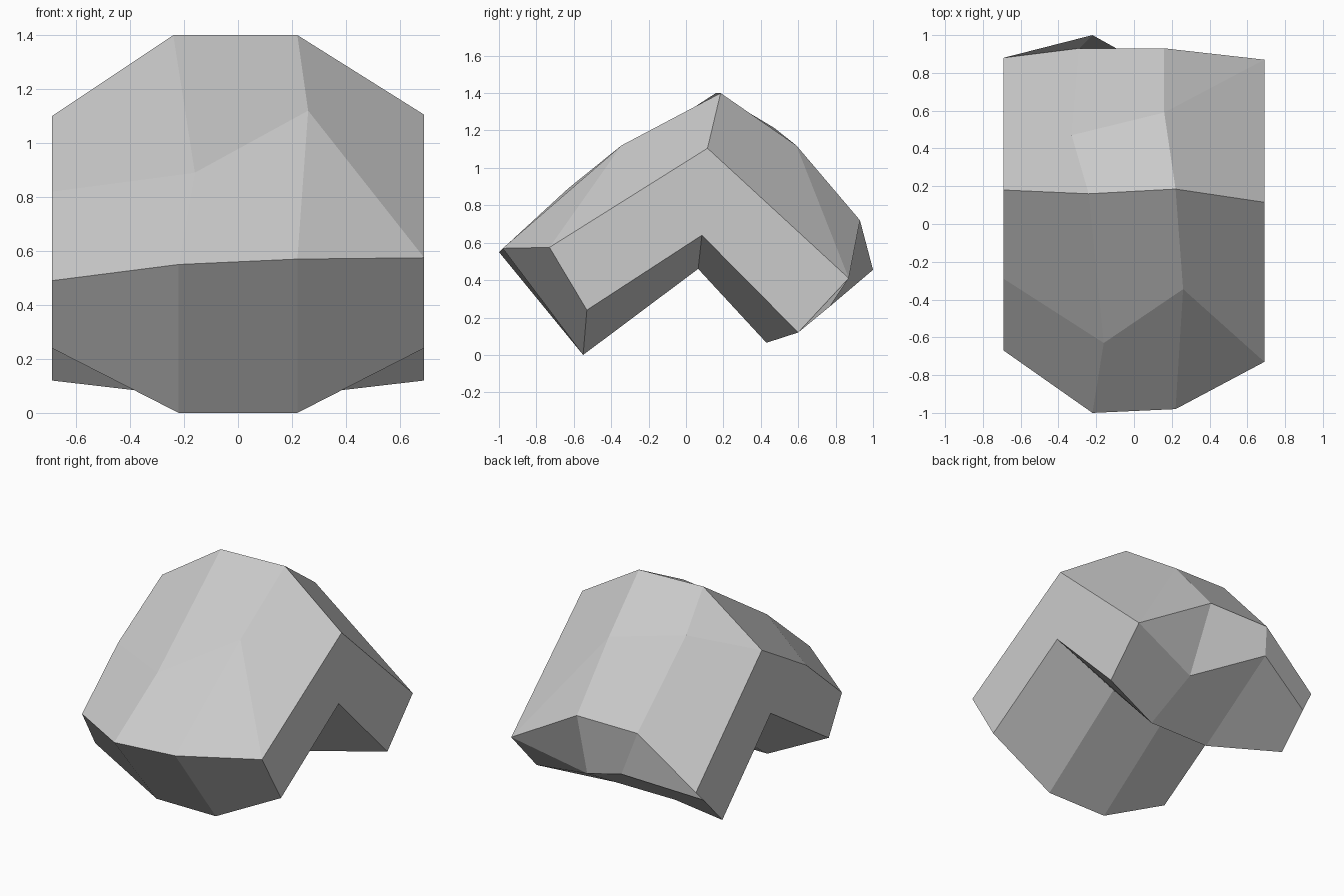
import bpy
import bmesh

# Remove the default cube
old = bpy.data.objects.get("Cube")
if old:
    bpy.data.objects.remove(old, do_unlink=True)


def flat_material(name, rgb):
    mat = bpy.data.materials.new(name)
    mat.use_nodes = True
    color = (*rgb, 1.0)
    mat.diffuse_color = color
    mat.node_tree.nodes["Principled BSDF"].inputs["Base Color"].default_value = color
    return mat


def end_section(x, front_tip, front_mid, ridge, back_mid, back_top, back_tip):
    """Flat end: the three underside corners are the same on both ends."""
    upper = (front_tip, front_mid, ridge, back_mid, back_top, back_tip)
    under_back, inner, under_front = (0.60, 0.12), (0.085, 0.64), (-0.53, 0.24)
    return [(x, y, z) for y, z in (*upper, under_back, inner, under_front)]


def loft(name, sections, material):
    """Skin closed sections of equal length; repeated corners are welded."""
    bm = bmesh.new()
    rings = [[bm.verts.new(p) for p in ring] for ring in sections]
    count = len(rings[0])
    for a, b in zip(rings, rings[1:]):
        for i in range(count):
            j = (i + 1) % count
            bm.faces.new((a[i], a[j], b[j], b[i]))
    bm.faces.new(rings[0])
    bm.faces.new(rings[-1])
    bmesh.ops.remove_doubles(bm, verts=bm.verts, dist=0.001)
    bmesh.ops.recalc_face_normals(bm, faces=bm.faces)
    mesh = bpy.data.meshes.new(name)
    bm.to_mesh(mesh)
    bm.free()
    mesh.materials.append(material)
    obj = bpy.data.objects.new(name, mesh)
    bpy.context.scene.collection.objects.link(obj)
    return obj


# Right end: front tip, front mid, ridge, back mid (merged), back top, back tip
right_ridge = (0.18, 1.10)
right_end = end_section(-0.69, (-0.67, 0.49), (-0.29, 0.82), right_ridge,
                        right_ridge, (0.88, 0.41), (0.80, 0.33))

# Left end: the front and back bevels close to single corners
left_front, left_back = (-0.73, 0.575), (0.87, 0.41)
left_end = end_section(0.69, left_front, left_front, (0.115, 1.105),
                       left_back, left_back, left_back)

# Middle sections, from the front tip over the ridge and back underneath
right_middle = [
    (-0.22, -1.00, 0.55), (-0.16, -0.63, 0.89), (-0.24, 0.16, 1.40),
    (-0.33, 0.47, 1.215), (-0.29, 0.93, 0.72), (-0.22, 1.00, 0.455),
    (-0.22, 0.43, 0.065), (-0.22, 0.065, 0.46), (-0.22, -0.55, 0.0),
]
left_middle = [
    (0.22, -0.98, 0.57), (0.26, -0.345, 1.12), (0.22, 0.185, 1.40),
    (0.16, 0.59, 1.12), (0.16, 0.93, 0.72), (0.195, 0.77, 0.26),
    (0.22, 0.43, 0.065), (0.22, 0.065, 0.46), (0.22, -0.55, 0.0),
]

# Bent faceted stone
stone = flat_material("light grey", (0.6, 0.6, 0.6))
loft("bent_stone", [right_end, right_middle, left_middle, left_end], stone)
